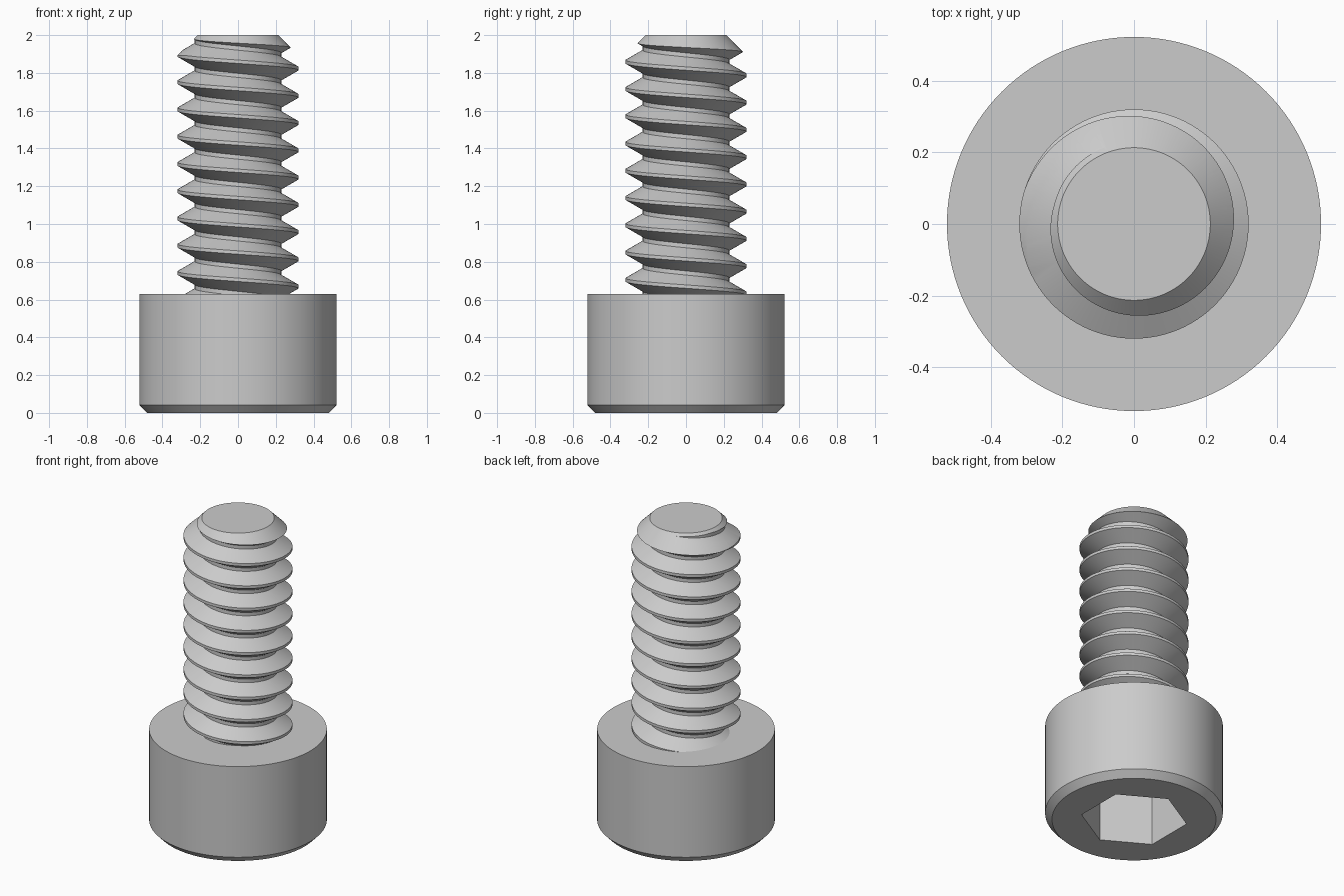
import bpy, bmesh, math

if "Cube" in bpy.data.objects:
    bpy.data.objects.remove(bpy.data.objects["Cube"])

PITCH, CREST_R, ROOT_R = 0.1443, 0.32, 0.229
CREST_FLAT, ROOT_FLAT = 0.018, 0.022
HEAD_R, HEAD_TOP = 0.522, 0.63
SEGS, TURNS = 96, 14

steel = bpy.data.materials.new("grey steel")
steel.diffuse_color = (0.6, 0.6, 0.6, 1)
steel.use_nodes = True
steel.node_tree.nodes["Principled BSDF"].inputs["Base Color"].default_value = steel.diffuse_color


def make_object(name, bm):
    bmesh.ops.recalc_face_normals(bm, faces=bm.faces)
    mesh = bpy.data.meshes.new(name)
    bm.to_mesh(mesh)
    bm.free()
    mesh.materials.append(steel)
    obj = bpy.data.objects.new(name, mesh)
    bpy.context.collection.objects.link(obj)
    return obj


def lathe(name, profile, segs, phase=0.0):
    """Closed solid of revolution from (radius, z) points."""
    bm = bmesh.new()
    rings = [[bm.verts.new((r * math.cos(phase + math.tau * i / segs),
                            r * math.sin(phase + math.tau * i / segs), z))
              for i in range(segs)] for r, z in profile]
    for a, b in zip(rings, rings[1:]):
        for i in range(segs):
            j = (i + 1) % segs
            bm.faces.new((a[i], a[j], b[j], b[i]))
    bm.faces.new(rings[0])
    bm.faces.new(rings[-1])
    return make_object(name, bm)


def cut(obj, tool, operation):
    """Apply a boolean and remove its helper."""
    tool.hide_render = True
    mod = obj.modifiers.new("cut", 'BOOLEAN')
    mod.operation = operation
    mod.solver = 'EXACT'
    mod.object = tool
    bpy.ops.object.select_all(action='DESELECT')
    bpy.context.view_layer.objects.active = obj
    obj.select_set(True)
    bpy.ops.object.modifier_apply(modifier=mod.name)
    bpy.data.objects.remove(tool)
    bpy.ops.object.shade_smooth_by_angle(angle=math.radians(25))


# Head: cylinder with a chamfered end and a hexagonal socket
head = lathe("head", [(0.482, 0), (HEAD_R, 0.042), (HEAD_R, HEAD_TOP)], 128)
socket = lathe("socket_cutter", [(0.313, -0.1), (0.313, 0.34)], 6, math.pi / 6)
cut(head, socket, 'DIFFERENCE')

# Threaded shank: a trapezoid thread section swept along a helix
section = [(ROOT_R, -PITCH / 2 + ROOT_FLAT / 2), (CREST_R, -CREST_FLAT / 2),
           (CREST_R, CREST_FLAT / 2), (ROOT_R, PITCH / 2 - ROOT_FLAT / 2)]
bm = bmesh.new()
z_start = 1.823 - 10 * PITCH
steps = SEGS * TURNS
cols = []
for i in range(steps + 1):
    a = -math.tau * i / SEGS
    z = z_start + PITCH * i / SEGS
    cols.append([bm.verts.new((r * math.cos(a), r * math.sin(a), z + dz))
                 for r, dz in section])
for i in range(steps):
    a, b = cols[i], cols[i + 1]
    for k in range(3):
        bm.faces.new((a[k], b[k], b[k + 1], a[k + 1]))
    if i + SEGS < steps:  # root flat joins neighbouring turns
        c, d = cols[i + SEGS], cols[i + SEGS + 1]
        bm.faces.new((a[3], b[3], d[0], c[0]))

# Close both ends of the helix with fans
low = [c[0] for c in cols[:SEGS + 1]] + cols[0][:0:-1]
high = [c[3] for c in cols[-SEGS - 1:]] + cols[-1][2::-1]
for loop, z in ((low, z_start), (high, z_start + TURNS * PITCH)):
    centre = bm.verts.new((0, 0, z))
    for p, q in zip(loop, loop[1:] + loop[:1]):
        bm.faces.new((centre, p, q))
shank = make_object("threaded_shank", bm)

# Trim the shank to length with a 45 degree point
trim = lathe("shank_trim", [(0.42, HEAD_TOP - 0.03), (0.42, 1.793), (0.213, 2.0)], 128)
cut(shank, trim, 'INTERSECT')
